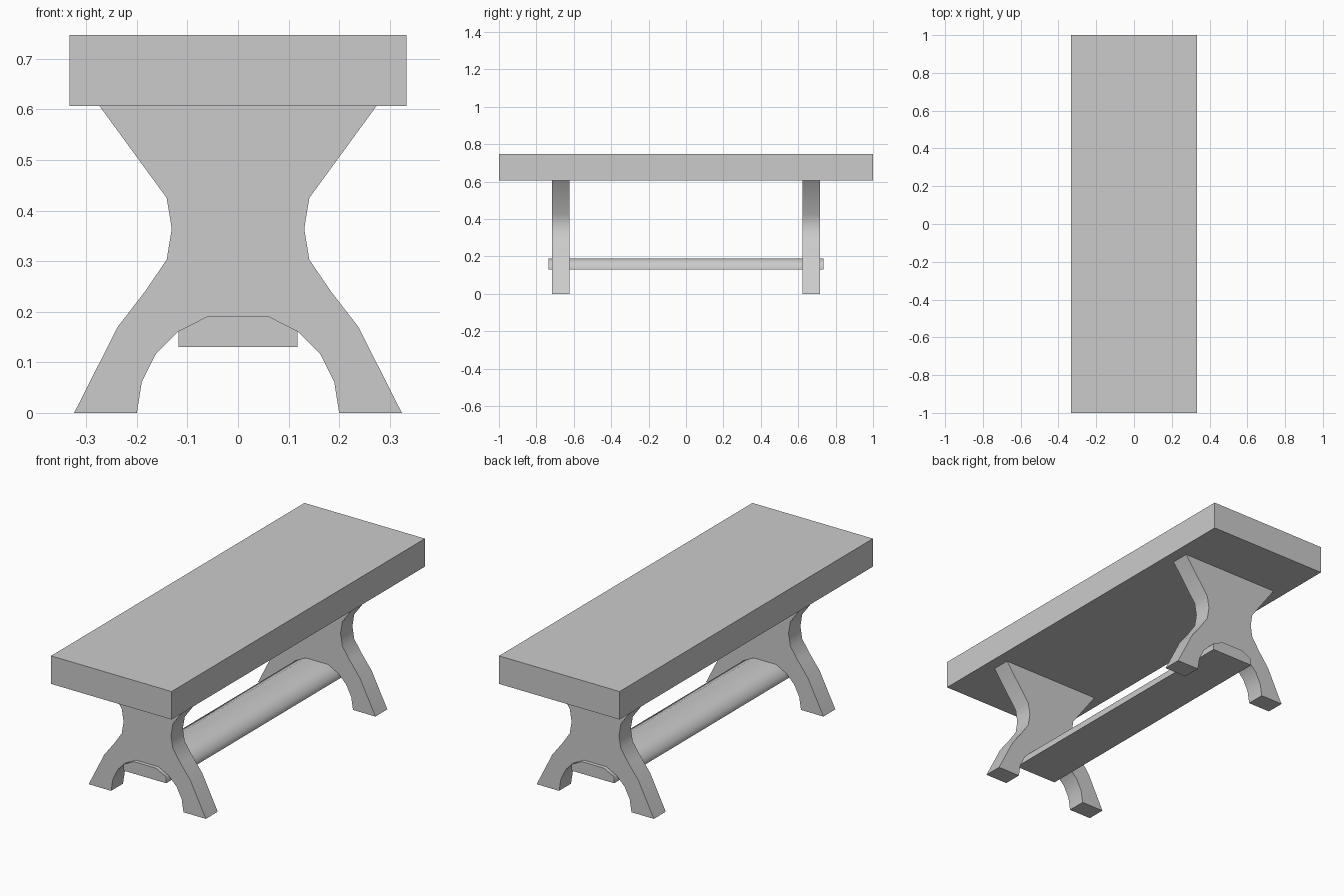
import bpy, bmesh, math

if "Cube" in bpy.data.objects:
    bpy.data.objects.remove(bpy.data.objects["Cube"])


def extrude_profile(name, half, y0, y1, smooth_deg=None):
    """Mirror a half outline (x, z) about x = 0 and extrude it along y."""
    outline = half + [(-x, z) for x, z in reversed(half)]
    bm = bmesh.new()
    face = bm.faces.new([bm.verts.new((x, y0, z)) for x, z in outline])
    new = bmesh.ops.extrude_face_region(bm, geom=[face])["geom"]
    verts = [v for v in new if isinstance(v, bmesh.types.BMVert)]
    bmesh.ops.translate(bm, verts=verts, vec=(0, y1 - y0, 0))
    bmesh.ops.recalc_face_normals(bm, faces=bm.faces)
    mesh = bpy.data.meshes.new(name)
    bm.to_mesh(mesh)
    bm.free()
    obj = bpy.data.objects.new(name, mesh)
    bpy.context.collection.objects.link(obj)
    if smooth_deg:
        bpy.ops.object.select_all(action='DESELECT')
        obj.select_set(True)
        bpy.context.view_layer.objects.active = obj
        bpy.ops.object.shade_smooth_by_angle(angle=math.radians(smooth_deg))
    return obj


# Arch under each trestle: radius 0.2 in 18 degree steps, flat at the crown
arch = [(0.2 * math.cos(math.radians(a)), 0.2 * math.sin(math.radians(a)))
        for a in range(0, 73, 18)]

# Table top
extrude_profile("table_top", [(0.333, 0.747), (0.333, 0.607)], -1, 1)

# Trestle legs with waisted outline
leg = [(0.274, 0.607), (0.141, 0.425), (0.131, 0.364), (0.141, 0.303),
       (0.184, 0.24), (0.238, 0.17), (0.324, 0)] + arch
extrude_profile("front_leg", leg, -0.716, -0.622, 35)
extrude_profile("back_leg", leg, 0.622, 0.716, 35)

# Stretcher nested in the arches, rounded top and flat underside
stretcher = arch[:2:-1] + [(0.117, 0.13)]
stretcher = [arch[4], arch[3], (arch[3][0], 0.13)]
extrude_profile("stretcher", stretcher, -0.735, 0.735, 75)
